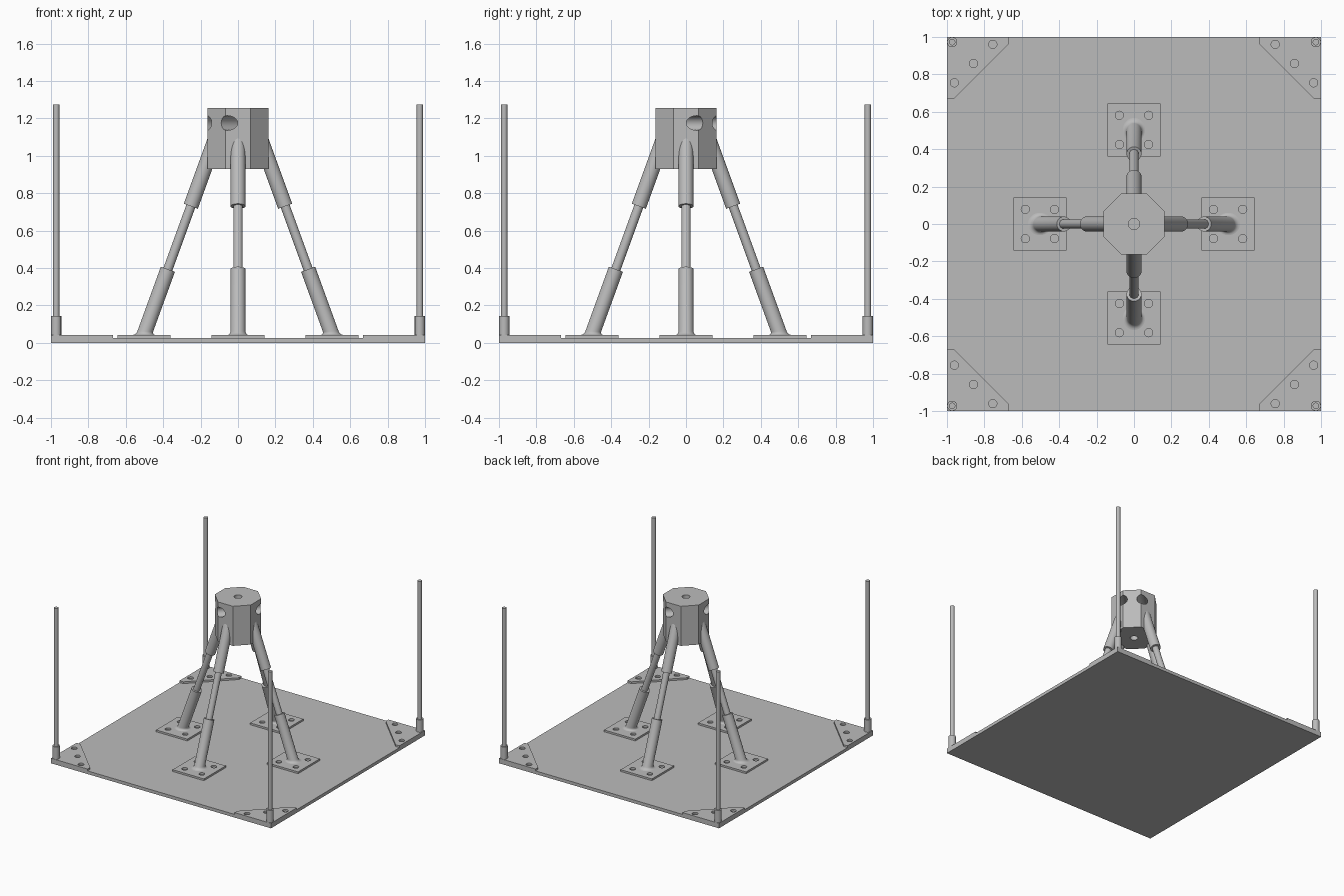
import bpy, bmesh
from math import sin, cos, pi, radians, sqrt
from mathutils import Vector, Matrix

cube = bpy.data.objects.get("Cube")
if cube:
    bpy.data.objects.remove(cube, do_unlink=True)

grey = bpy.data.materials.new("plain grey metal")
grey.use_nodes = True
grey.diffuse_color = (0.5, 0.5, 0.5, 1)
grey.node_tree.nodes["Principled BSDF"].inputs["Base Color"].default_value = (0.5, 0.5, 0.5, 1)

SEG = 32
BASE_TOP = 0.026
PLATE_TOP = 0.041


def add_loft(bm, rings):
    """Skin a closed solid through a list of equal-length point rings."""
    rows = [[bm.verts.new(p) for p in ring] for ring in rings]
    n = len(rows[0])
    for low, high in zip(rows, rows[1:]):
        for i in range(n):
            j = (i + 1) % n
            bm.faces.new((low[i], low[j], high[j], high[i]))
    bm.faces.new(rows[0][::-1])
    bm.faces.new(rows[-1])


def prism(points, z0, z1):
    return [[(x, y, z) for x, y in points] for z in (z0, z1)]


def tube(a, b, r, n=SEG, spin=0.0):
    """Two circles square to the line from a to b."""
    a, b = Vector(a), Vector(b)
    turn = (b - a).to_track_quat('Z', 'Y')
    circle = [turn @ Vector((r * cos(spin + 2 * pi * i / n), r * sin(spin + 2 * pi * i / n), 0))
              for i in range(n)]
    return [[c + p for p in circle] for c in (a, b)]


def make(name, *solids):
    bm = bmesh.new()
    for rings in solids:
        add_loft(bm, rings)
    bmesh.ops.recalc_face_normals(bm, faces=bm.faces)
    mesh = bpy.data.meshes.new(name)
    bm.to_mesh(mesh)
    bm.free()
    mesh.materials.append(grey)
    obj = bpy.data.objects.new(name, mesh)
    bpy.context.collection.objects.link(obj)
    return smooth(obj)


def smooth(obj):
    obj.data.shade_smooth()
    obj.data.set_sharp_from_angle(angle=radians(35))
    return obj


def drill(obj, *holes):
    """Cut tubes out of an object and bake the result."""
    for rings in holes:
        cutter = make("cutter", rings)
        cutter.hide_render = True
        mod = obj.modifiers.new("hole", 'BOOLEAN')
        mod.operation, mod.solver, mod.object = 'DIFFERENCE', 'EXACT', cutter
        graph = bpy.context.evaluated_depsgraph_get()
        graph.update()
        obj.data = bpy.data.meshes.new_from_object(obj.evaluated_get(graph))
        obj.modifiers.clear()
        bpy.data.objects.remove(cutter, do_unlink=True)
    return smooth(obj)


def four(obj, names):
    """Repeat an object at quarter turns about the centre."""
    for k, name in enumerate(names):
        part = obj if k == 0 else obj.copy()
        part.name = name
        part.matrix_world = Matrix.Rotation(k * pi / 2, 4, 'Z')
        if k:
            bpy.context.collection.objects.link(part)


def plate_hole(x, y):
    return tube((x, y, BASE_TOP - 0.05), (x, y, PLATE_TOP + 0.05), 0.022, 20)


def square(cx, cy, h):
    return [(cx - h, cy - h), (cx + h, cy - h), (cx + h, cy + h), (cx - h, cy + h)]


sides = ("left", "back", "right", "front")
corners = ("back_left", "back_right", "front_right", "front_left")

# Base board
make("base_board", prism(square(0, 0, 1), 0, BASE_TOP))

# Corner plates with three bolt holes
outline = [(1, 1), (0.668, 1), (0.668, 0.965), (0.965, 0.668), (1, 0.668)]
plate = make("corner_plate", prism(outline, BASE_TOP, PLATE_TOP))
drill(plate, *[plate_hole(x, y) for x, y in ((0.96, 0.755), (0.858, 0.858), (0.755, 0.96))])
four(plate, [c + "_corner_plate" for c in corners])

# Corner posts: socket and thin rod
P = 0.972
socket = make("socket", tube((P, P, BASE_TOP), (P, P, 0.142), 0.027))
four(socket, [c + "_post_socket" for c in corners])
rod = make("rod", tube((P, P, 0.13), (P, P, 1.275), 0.017))
four(rod, [c + "_post_rod" for c in corners])

# Foot plates with four bolt holes
FOOT = 0.503
foot = make("foot_plate", prism(square(FOOT, 0, 0.142), BASE_TOP, PLATE_TOP))
drill(foot, *[plate_hole(FOOT + sx * 0.078, sy * 0.078) for sx in (-1, 1) for sy in (-1, 1)])
four(foot, [s + "_foot_plate" for s in sides])

# Leaning legs: flared lower sleeve, rod, upper sleeve
LEAN = radians(20)


def axis(z):
    return Vector((FOOT - (z - PLATE_TOP) * sin(LEAN) / cos(LEAN), 0, z))


def level_ring(z, r):
    return [axis(z) + Vector((-r * cos(t) / cos(LEAN), r * sin(t), 0))
            for t in (2 * pi * i / SEG for i in range(SEG))]


R, FILLET = 0.04, 0.02
flare = []
for k in range(6):
    rise = FILLET * (1 - cos(k * pi / 10))
    spread = FILLET * (1 - sin(k * pi / 10))
    flare.append(level_ring(PLATE_TOP + rise, R + spread))
end = [axis(0.393) + Vector((-R * cos(t) * cos(LEAN), R * sin(t), -R * cos(t) * sin(LEAN)))
       for t in (2 * pi * i / SEG for i in range(SEG))]
four(make("lower_sleeve", flare + [end]), [s + "_lower_sleeve" for s in sides])
four(make("leg_rod", tube(axis(0.37), axis(0.76), 0.025)), [s + "_leg_rod" for s in sides])
four(make("upper_sleeve", tube(axis(0.73), axis(1.083), R)), [s + "_upper_sleeve" for s in sides])

# Octagonal hub with a centre bore and two diagonal cross bores
hub = make("hub", tube((0, 0, 0.93), (0, 0, 1.255), 0.163 / cos(pi / 8), 8, pi / 8))
bores = [tube((0, 0, 0.8), (0, 0, 1.4), 0.03)]
for s in (-1, 1):
    offset = Vector((s, -s, 0)) * 0.075 / sqrt(2) + Vector((0, 0, 1.175))
    reach = Vector((0.3, 0.3, 0))
    bores.append(tube(offset - reach, offset + reach, 0.039))
drill(hub, *bores)
